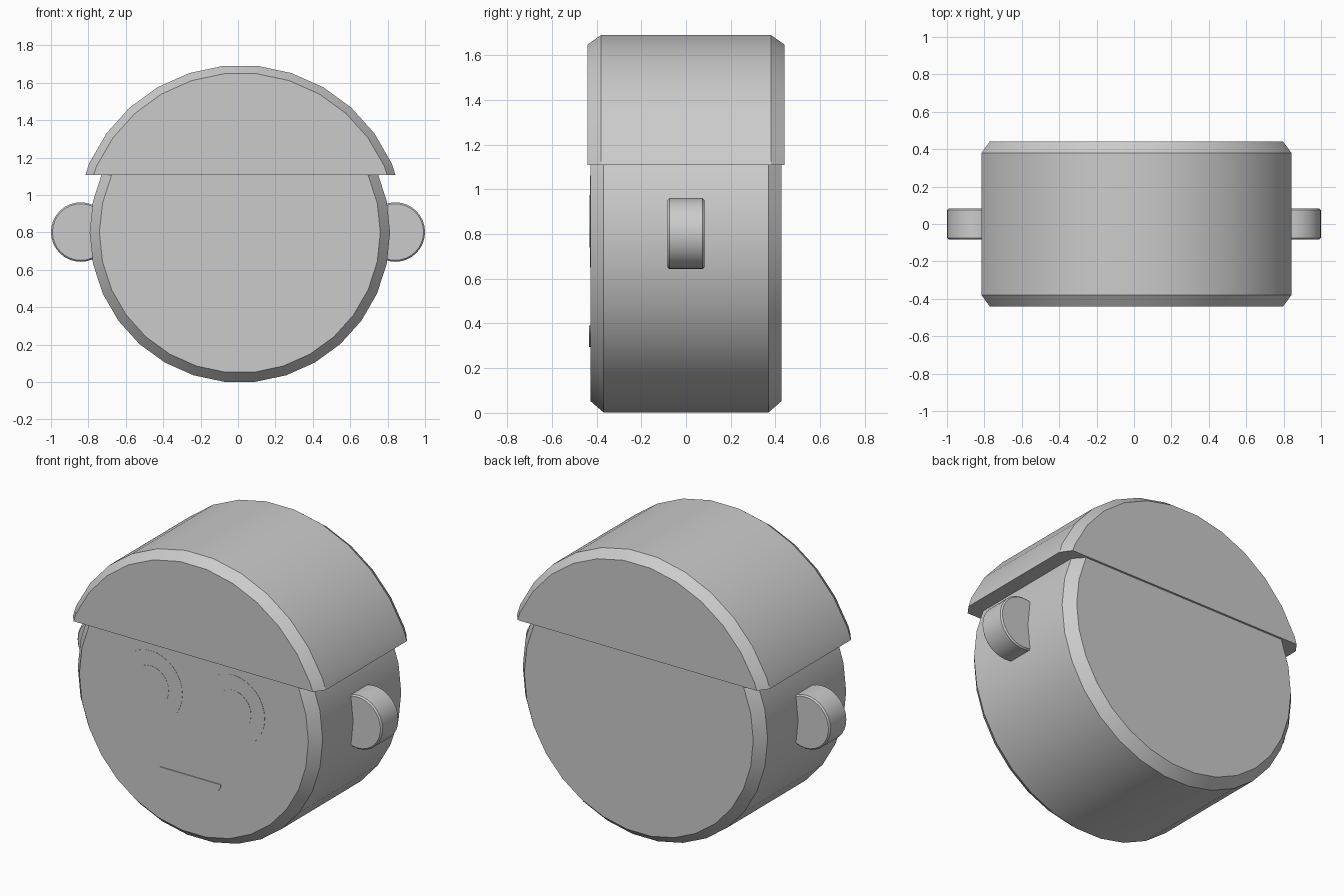
import bpy
import bmesh
from math import cos, sin, pi, radians

cube = bpy.data.objects.get("Cube")
if cube:
    bpy.data.objects.remove(cube, do_unlink=True)

grey = bpy.data.materials.new("light grey")
grey.use_nodes = True
colour = (0.6, 0.6, 0.6, 1)
grey.diffuse_color = colour
grey.node_tree.nodes["Principled BSDF"].inputs["Base Color"].default_value = colour


def finish(bm, name):
    """Turn a bmesh into a grey object, smooth with sharp edges."""
    bmesh.ops.recalc_face_normals(bm, faces=bm.faces)
    mesh = bpy.data.meshes.new(name)
    bm.to_mesh(mesh)
    bm.free()
    obj = bpy.data.objects.new(name, mesh)
    bpy.context.collection.objects.link(obj)
    mesh.materials.append(grey)
    bpy.ops.object.select_all(action="DESELECT")
    obj.select_set(True)
    bpy.context.view_layer.objects.active = obj
    bpy.ops.object.shade_smooth_by_angle(angle=radians(30))
    return obj


def loft(outline_rings):
    """Join equal-length rings of points and close both ends."""
    bm = bmesh.new()
    rings = [[bm.verts.new(p) for p in ring] for ring in outline_rings]
    for a, b in zip(rings, rings[1:]):
        for i in range(len(a)):
            j = (i + 1) % len(a)
            bm.faces.new((a[i], a[j], b[j], b[i]))
    bm.faces.new(rings[0])
    bm.faces.new(rings[-1])
    return bm


def bevelled_disc(cx, cz, radius, half_depth, rim, depth_rim, sides):
    """Disc facing along y with a chamfered rim at front and back."""
    profile = [(-half_depth, radius - rim), (depth_rim - half_depth, radius),
               (half_depth - depth_rim, radius), (half_depth, radius - rim)]
    angles = [2 * pi * i / sides for i in range(sides)]
    return loft([[(cx + r * cos(t), y, cz + r * sin(t)) for t in angles]
                 for y, r in profile])


def plate(name, points, front):
    """Thin plate lying on the face."""
    finish(loft([[(x, y, z) for x, z in points] for y in (front, -0.425)]), name)


# Head
finish(bevelled_disc(0.01, 0.8, 0.803, 0.428, 0.052, 0.06, 30), "head")

# Cap: a larger disc cut off flat above the face
bm = bevelled_disc(0.013, 0.81, 0.885, 0.44, 0.042, 0.06, 30)
bmesh.ops.bisect_plane(bm, geom=bm.verts[:] + bm.edges[:] + bm.faces[:],
                       plane_co=(0, 0, 1.108), plane_no=(0, 0, 1), clear_inner=True)
bmesh.ops.holes_fill(bm, edges=[e for e in bm.edges if e.is_boundary])
finish(bm, "cap")

# Ears, eyes and pupils on both sides
for side, label in ((1, "left"), (-1, "right")):
    finish(bevelled_disc(side * 0.841, 0.802, 0.159, 0.082, 0.008, 0.008, 32),
           label + "_ear")
    for part, radius, front in (("eye", 0.206, -0.4295), ("pupil", 0.117, -0.431)):
        circle = [(side * 0.27 + radius * cos(2 * pi * i / 32),
                   0.857 + radius * sin(2 * pi * i / 32)) for i in range(32)]
        plate(label + "_" + part, circle, front)

# Smiling mouth: lower half of an ellipse
smile = [(-0.01 + 0.2 * cos(pi + pi * i / 16), 0.392 + 0.097 * sin(pi + pi * i / 16))
         for i in range(17)]
plate("mouth", smile, -0.433)
